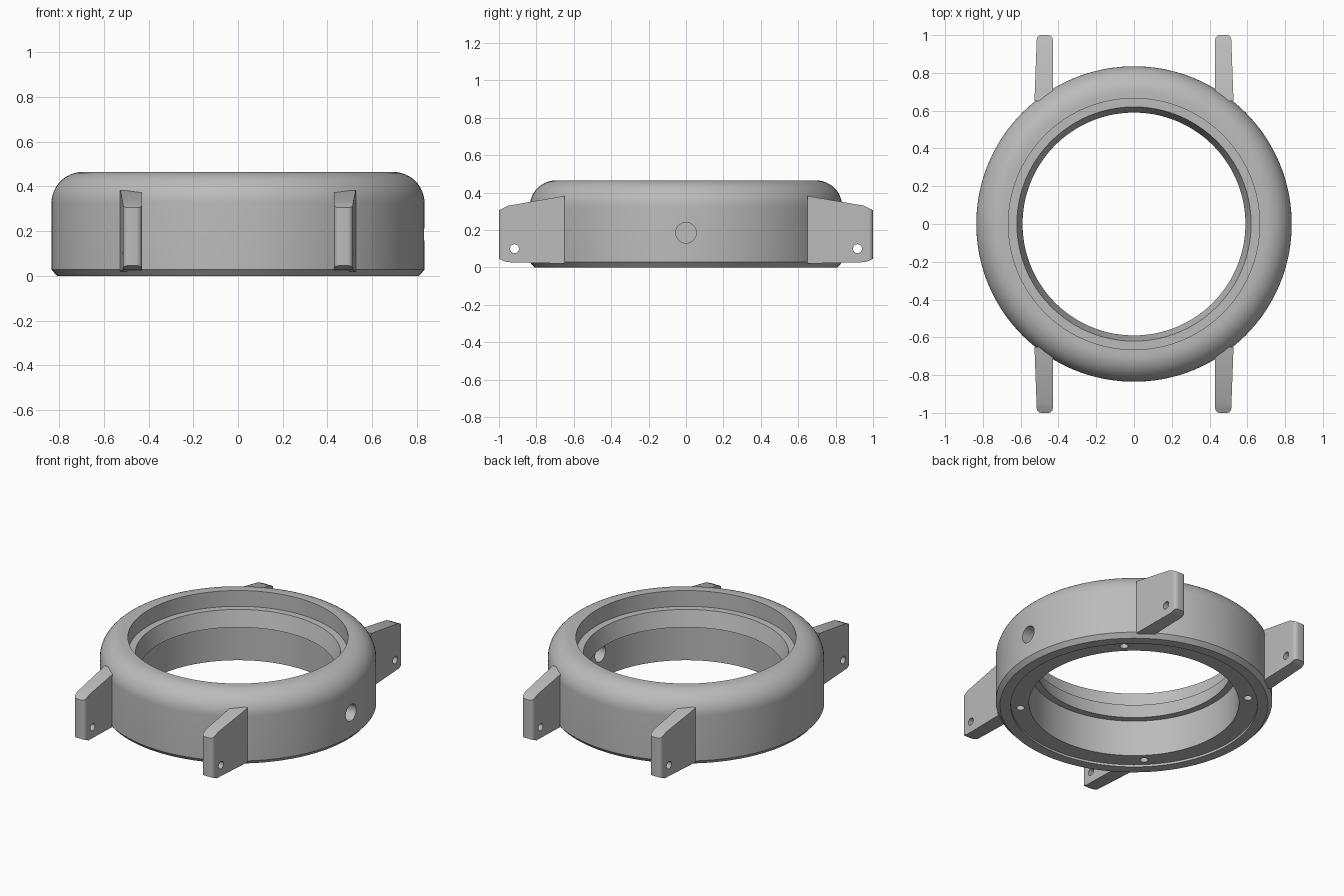
import bpy, bmesh
from math import sin, cos, pi, radians
from mathutils import Matrix, Vector

cube = bpy.data.objects.get("Cube")
if cube:
    bpy.data.objects.remove(cube, do_unlink=True)

steel = bpy.data.materials.new("brushed_grey")
steel.use_nodes = True
COLOR = (0.5, 0.5, 0.5, 1)
steel.diffuse_color = COLOR
steel.node_tree.nodes["Principled BSDF"].inputs["Base Color"].default_value = COLOR


def make_object(name, bm):
    bmesh.ops.recalc_face_normals(bm, faces=bm.faces)
    mesh = bpy.data.meshes.new(name)
    bm.to_mesh(mesh)
    bm.free()
    mesh.materials.append(steel)
    obj = bpy.data.objects.new(name, mesh)
    bpy.context.scene.collection.objects.link(obj)
    return obj


def lathe(name, profile, steps=144):
    """Spin a closed (radius, z) profile around the z axis."""
    bm = bmesh.new()
    verts = [bm.verts.new((r, 0, z)) for r, z in profile]
    edges = [bm.edges.new((v, verts[i - 1])) for i, v in enumerate(verts)]
    bmesh.ops.spin(bm, geom=verts + edges, cent=(0, 0, 0), axis=(0, 0, 1),
                   angle=2 * pi, steps=steps)
    bmesh.ops.remove_doubles(bm, verts=bm.verts, dist=1e-4)
    return make_object(name, bm)


def prism(name, points, offset):
    """Extrude a flat outline of 3D points along an offset."""
    bm = bmesh.new()
    face = bm.faces.new([bm.verts.new(p) for p in points])
    new = bmesh.ops.extrude_face_region(bm, geom=[face])["geom"]
    bmesh.ops.translate(bm, vec=offset,
                        verts=[g for g in new if isinstance(g, bmesh.types.BMVert)])
    return make_object(name, bm)


def rod(name, center, radius, depth, axis, segments=32):
    bm = bmesh.new()
    turn = Vector((0, 0, 1)).rotation_difference(Vector(axis)).to_matrix().to_4x4()
    bmesh.ops.create_cone(bm, cap_ends=True, segments=segments, radius1=radius,
                          radius2=radius, depth=depth,
                          matrix=Matrix.Translation(center) @ turn)
    return make_object(name, bm)


def bake(obj):
    graph = bpy.context.evaluated_depsgraph_get()
    mesh = bpy.data.meshes.new_from_object(obj.evaluated_get(graph))
    obj.modifiers.clear()
    obj.data = mesh


def combine(obj, tool, operation):
    tool.hide_render = True
    mod = obj.modifiers.new("cut", "BOOLEAN")
    mod.operation, mod.solver, mod.object = operation, "EXACT", tool
    bake(obj)
    bpy.data.objects.remove(tool, do_unlink=True)


def smooth(obj):
    bpy.ops.object.select_all(action="DESELECT")
    obj.select_set(True)
    bpy.context.view_layer.objects.active = obj
    bpy.ops.object.shade_smooth_by_angle(angle=radians(25))


# Ring case: chamfered base, rounded shoulder, stepped seat, bore and back recess
shoulder = [(0.695 + 0.14 * cos(a), 0.325 + 0.14 * sin(a))
            for a in (i * pi / 24 for i in range(13))]
case = lathe("case_ring", [(0.745, 0), (0.81, 0), (0.835, 0.028)] + shoulder + [
    (0.665, 0.465), (0.665, 0.36), (0.62, 0.36), (0.59, 0.255),
    (0.634, 0.255), (0.634, 0.015), (0.745, 0.015)])

# Crown hole through the wall, and blind screw holes in the back
combine(case, rod("crown_hole", (0.74, 0, 0.185), 0.055, 0.4, (1, 0, 0)), "DIFFERENCE")
for i in range(4):
    a = pi / 4 + i * pi / 2
    screw = rod("screw_hole", (0.69 * cos(a), 0.69 * sin(a), 0.05), 0.025, 0.14, (0, 0, 1), 24)
    combine(case, screw, "DIFFERENCE")
smooth(case)


# Lugs: tapered plan with rounded tip, trimmed to the side profile
def tip_corner(cx, start, r=0.025):
    return [(cx + r * cos(start + i * pi / 12), 1 - r + r * sin(start + i * pi / 12), -0.1)
            for i in range(7)]


plan = [(0.43, 0.65, -0.1), (0.527, 0.65, -0.1)]
plan += tip_corner(0.49, 0) + tip_corner(0.455, pi / 2)
lugs = prism("strap_lugs", plan, (0, 0, 0.7))
side = [(0.64, 0.02), (0.96, 0.028), (1.01, 0.05), (1.01, 0.3), (0.95, 0.33), (0.64, 0.384)]
combine(lugs, prism("lug_side", [(0.3, y, z) for y, z in side], (0.4, 0, 0)), "INTERSECT")
combine(lugs, rod("pin_hole", (0.47, 0.917, 0.1), 0.024, 0.4, (1, 0, 0)), "DIFFERENCE")
mirror = lugs.modifiers.new("four_corners", "MIRROR")
mirror.use_axis = (True, True, False)
mirror.use_mirror_merge = False
bake(lugs)
smooth(lugs)
